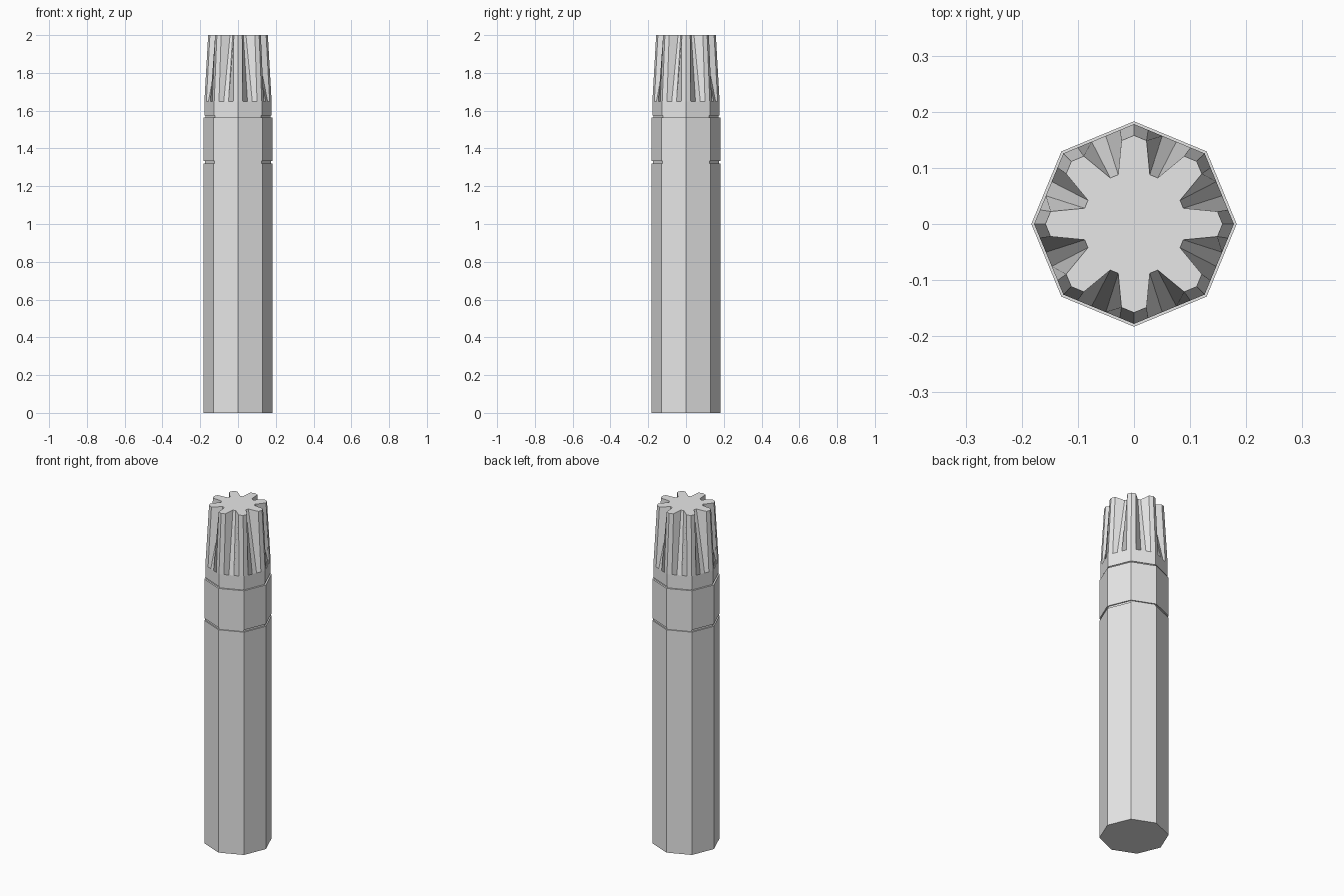
import bpy
import bmesh
from math import cos, sin, pi
from mathutils import Vector

SIDES = 8
STEPS = 5          # divisions along each side of the fluted cap

if "Cube" in bpy.data.objects:
    bpy.data.objects.remove(bpy.data.objects["Cube"], do_unlink=True)

grey = bpy.data.materials.new("plain grey")
grey.use_nodes = True
grey.diffuse_color = (0.8, 0.8, 0.8, 1)
grey.node_tree.nodes["Principled BSDF"].inputs["Base Color"].default_value = (0.8, 0.8, 0.8, 1)


def octagon(radius, z, steps=1, pull=1.0):
    """Ring with corners on the axes; pull draws the middle of each side inward."""
    corners = [Vector((cos(2 * pi * i / SIDES), sin(2 * pi * i / SIDES), 0)) * radius
               for i in range(SIDES)]
    points = []
    for i, corner in enumerate(corners):
        following = corners[(i + 1) % SIDES]
        for k in range(steps):
            p = corner.lerp(following, k / steps)
            if k in (2, 3):
                p = p * pull
            points.append((p.x, p.y, z))
    return points


def loft(name, rings):
    """Skin a stack of equal rings and close both ends."""
    bm = bmesh.new()
    loops = [[bm.verts.new(p) for p in ring] for ring in rings]
    n = len(loops[0])
    for low, high in zip(loops, loops[1:]):
        for i in range(n):
            j = (i + 1) % n
            bm.faces.new((low[i], low[j], high[j], high[i]))
    bm.faces.new(list(reversed(loops[0])))
    bm.faces.new(loops[-1])
    bmesh.ops.recalc_face_normals(bm, faces=bm.faces[:])
    mesh = bpy.data.meshes.new(name)
    bm.to_mesh(mesh)
    bm.free()
    mesh.materials.append(grey)
    obj = bpy.data.objects.new(name, mesh)
    bpy.context.collection.objects.link(obj)
    return obj


# Long handle and collar, with a shallow groove between them and a neck on top
profile = [(0.183, 0), (0.183, 1.32), (0.176, 1.32), (0.176, 1.333),
           (0.183, 1.333), (0.183, 1.565), (0.173, 1.565), (0.173, 1.575)]
loft("handle", [octagon(r, z) for r, z in profile])

# Tapered cap: flutes start flush with the sides and deepen towards the top
loft("fluted_cap", [octagon(0.178, 1.574, STEPS),
                    octagon(0.178, 1.648, STEPS),
                    octagon(0.158, 2.0, STEPS, pull=0.63)])
